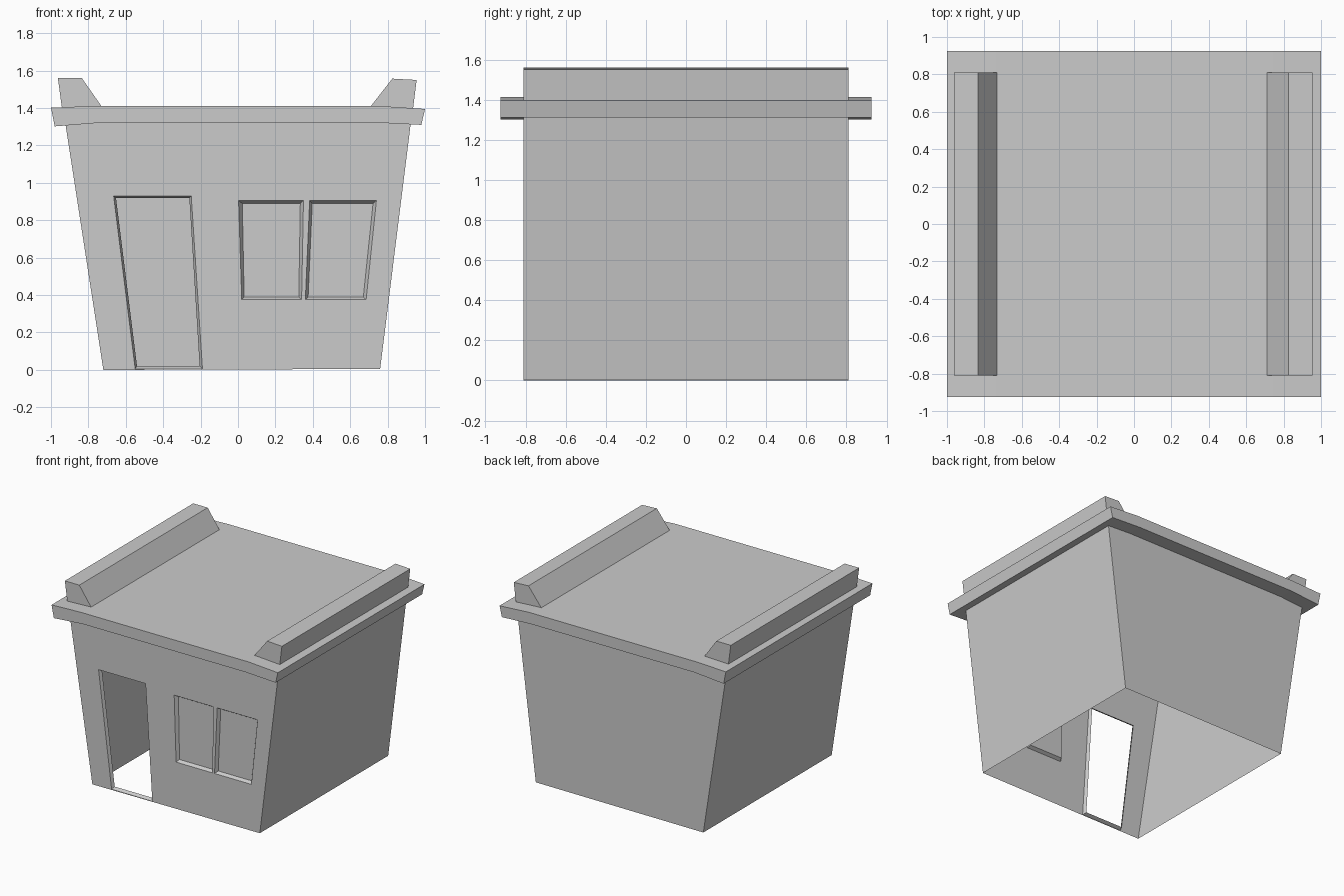
import bpy, bmesh

if "Cube" in bpy.data.objects:
    bpy.data.objects.remove(bpy.data.objects["Cube"])

FRONT, BACK, REVEAL = -0.81, 0.81, 0.025


def finish(name, bm, recalc=True):
    if recalc:
        bmesh.ops.recalc_face_normals(bm, faces=bm.faces[:])
    mesh = bpy.data.meshes.new(name)
    bm.to_mesh(mesh)
    bm.free()
    obj = bpy.data.objects.new(name, mesh)
    bpy.context.collection.objects.link(obj)
    return obj


def ring(bm, pts, y):
    """Vertices for an (x, z) outline placed at depth y."""
    return [bm.verts.new((x, y, z)) for x, z in pts]


def bridge(bm, a, b, skip=()):
    for i in range(len(a)):
        if i not in skip:
            j = (i + 1) % len(a)
            bm.faces.new((a[i], a[j], b[j], b[i]))


def prism(name, pts, y0, y1):
    """Closed solid from an (x, z) profile extruded along y."""
    bm = bmesh.new()
    a, b = ring(bm, pts, y0), ring(bm, pts, y1)
    bridge(bm, a, b)
    bm.faces.new(a)
    bm.faces.new(b)
    return finish(name, bm)


# Openings in the front wall: outer outline and smaller inner outline
door = ([(-0.55, 0.006), (-0.19, 0.006), (-0.25, 0.93), (-0.665, 0.93)],
        [(-0.54, 0.02), (-0.205, 0.02), (-0.26, 0.918), (-0.652, 0.918)])
window_left = ([(0.02, 0.375), (0.34, 0.375), (0.35, 0.905), (0.003, 0.905)],
               [(0.033, 0.39), (0.325, 0.39), (0.333, 0.89), (0.023, 0.89)])
window_right = ([(0.36, 0.375), (0.685, 0.375), (0.74, 0.905), (0.383, 0.905)],
                [(0.375, 0.39), (0.67, 0.39), (0.722, 0.89), (0.397, 0.89)])

# Walls: open-bottomed flared shell with bevelled reveals round the openings
bm = bmesh.new()
outline = [(-0.72, 0.0), (0.76, 0.005), (0.925, 1.33), (-0.925, 1.33)]
front, back = ring(bm, outline, FRONT), ring(bm, outline, BACK)
loops = [front]
bridges = []
for outer, inner in (door, window_left, window_right):
    o, n = ring(bm, outer, FRONT), ring(bm, inner, FRONT + REVEAL)
    loops.append(o)
    bridges.append((o, n))
edges = [bm.edges.new((l[i], l[(i + 1) % 4])) for l in loops for i in range(4)]
bmesh.ops.triangle_fill(bm, use_beauty=True, edges=edges, normal=(0, -1, 0))
for o, n in bridges:
    bridge(bm, o, n)
bridge(bm, front, back, skip=(0, 2))
bm.faces.new(back)
finish("walls", bm)

# Window panes, set back in their reveals
for name, (outer, inner) in (("window_pane_left", window_left),
                             ("window_pane_right", window_right)):
    bm = bmesh.new()
    bm.faces.new(ring(bm, inner, FRONT + REVEAL))
    finish(name, bm, recalc=False)

# Roof slab with gently drooping ends
prism("roof_slab", [(-0.98, 1.302), (-0.72, 1.323), (0.72, 1.323), (0.98, 1.31),
                    (1.0, 1.395), (0.74, 1.412), (-0.74, 1.412), (-1.0, 1.402)],
      -0.925, 0.925)

# Parapets along both side edges of the roof
prism("parapet_left", [(-0.94, 1.39), (-0.73, 1.39), (-0.73, 1.41),
                       (-0.835, 1.56), (-0.963, 1.56)], FRONT, BACK)
prism("parapet_right", [(0.71, 1.39), (0.935, 1.39), (0.955, 1.55),
                        (0.825, 1.557), (0.71, 1.41)], FRONT, BACK)
